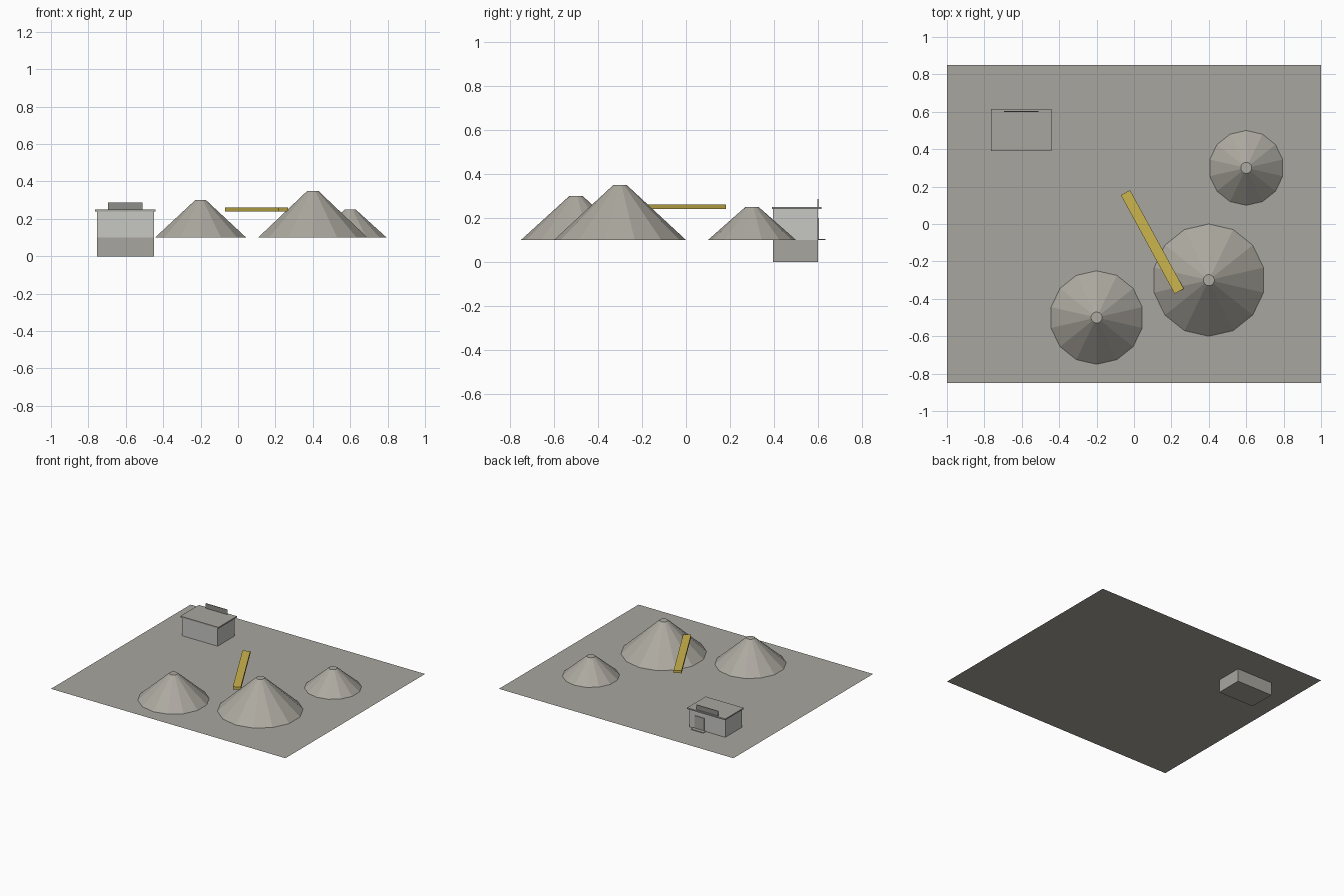
import bpy, bmesh
from math import radians
from mathutils import Matrix

cube = bpy.data.objects.get("Cube")
if cube:
    bpy.data.objects.remove(cube, do_unlink=True)


def material(name, rgb):
    mat = bpy.data.materials.new(name)
    mat.use_nodes = True
    color = (*rgb, 1)
    mat.diffuse_color = color
    mat.node_tree.nodes["Principled BSDF"].inputs["Base Color"].default_value = color
    return mat


concrete = material("concrete grey", (0.39, 0.38, 0.345))
gravel = material("gravel grey", (0.42, 0.40, 0.355))
wall_paint = material("pale wall grey", (0.57, 0.57, 0.55))
trim = material("dark trim grey", (0.27, 0.27, 0.25))
yellow = material("machine yellow", (0.60, 0.46, 0.075))


def finish(name, bm, mat, location=(0, 0, 0)):
    mesh = bpy.data.meshes.new(name)
    bm.to_mesh(mesh)
    bm.free()
    mesh.materials.append(mat)
    obj = bpy.data.objects.new(name, mesh)
    obj.location = location
    bpy.context.collection.objects.link(obj)
    return obj


def box(name, x, y, z, mat):
    """Box given by its (low, high) range on each axis."""
    bm = bmesh.new()
    size = [b - a for a, b in (x, y, z)]
    bmesh.ops.create_cube(bm, size=1, matrix=Matrix.Diagonal((*size, 1)))
    return finish(name, bm, mat, [(a + b) / 2 for a, b in (x, y, z)])


def pile(name, x, y, radius, height):
    """Faceted heap with a small flat top, open where it meets the yard."""
    bm = bmesh.new()
    bmesh.ops.create_cone(bm, cap_ends=True, segments=14, radius1=radius,
                          radius2=0.03, depth=height)
    bottom = [f for f in bm.faces if f.normal.z < -0.9]
    bmesh.ops.delete(bm, geom=bottom, context='FACES')
    return finish(name, bm, gravel, (x, y, GROUND + height / 2))


# Yard sheet
GROUND = 0.1
bm = bmesh.new()
bmesh.ops.create_grid(bm, x_segments=1, y_segments=1, size=1,
                      matrix=Matrix.Diagonal((1, 0.85, 1, 1)))
finish("yard", bm, concrete, (0, 0, GROUND))

# Gravel piles
pile("large_pile", 0.4, -0.3, 0.3, 0.25)
pile("medium_pile", -0.2, -0.5, 0.25, 0.2)
pile("small_pile", 0.6, 0.3, 0.2, 0.15)

# Conveyor beam
beam = box("conveyor", (-0.3, 0.3), (-0.028, 0.028), (0.24, 0.26), yellow)
beam.location = (0.098, -0.096, 0.25)
beam.rotation_euler.z = radians(-61.4)

# Office hut with its footing, roof, sign board, door and step
box("footing", (-0.755, -0.45), (0.395, 0.6), (0, GROUND), concrete)
box("walls", (-0.755, -0.45), (0.395, 0.6), (GROUND, 0.24), wall_paint)
box("roof", (-0.765, -0.44), (0.39, 0.615), (0.24, 0.25), concrete)
box("sign_board", (-0.695, -0.51), (0.598, 0.603), (0.25, 0.287), trim)
box("door", (-0.578, -0.497), (0.6, 0.605), (GROUND, 0.2), concrete)
box("step", (-0.59, -0.485), (0.6, 0.633), (GROUND, 0.105), concrete)
